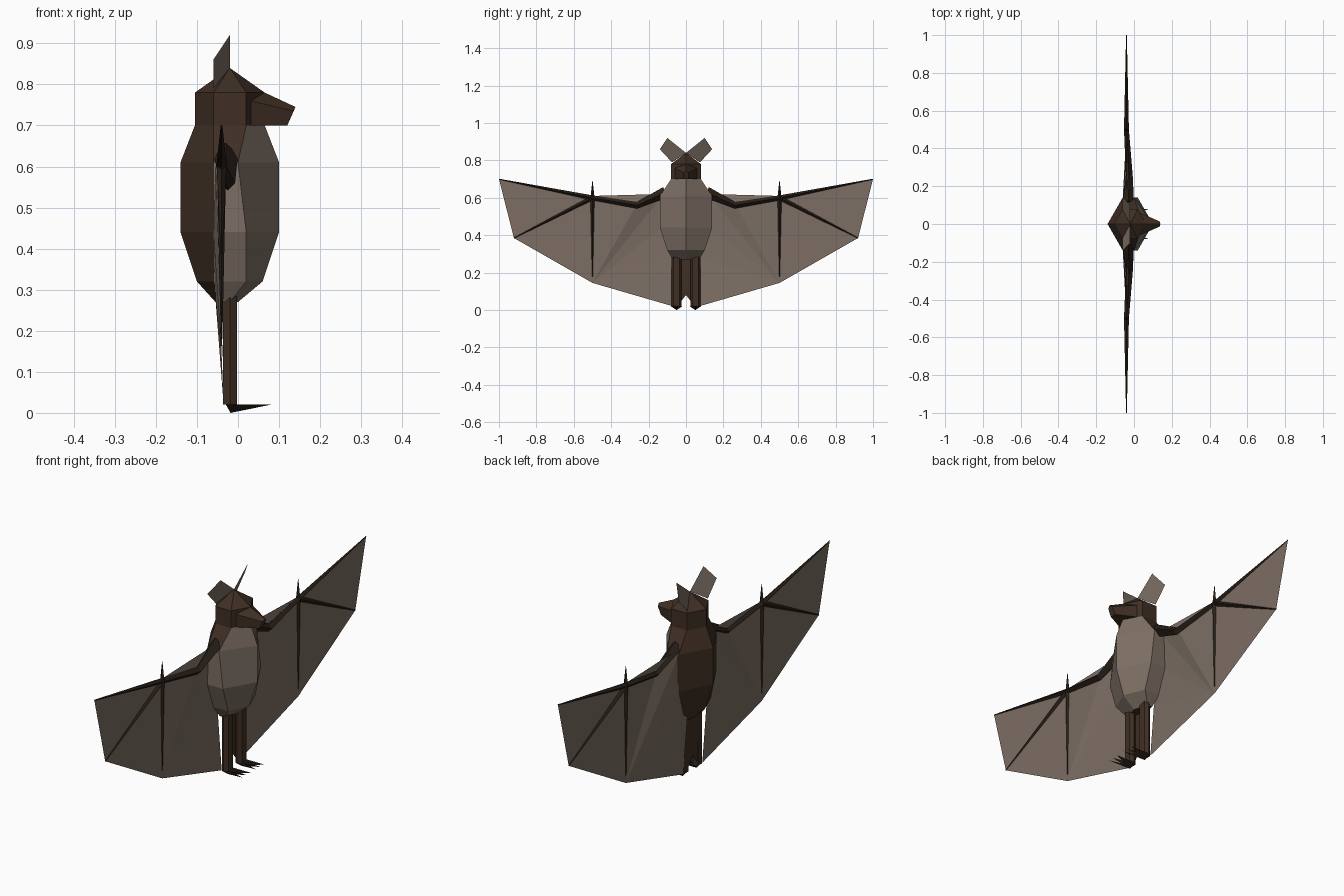
import bpy
import bmesh
from mathutils import Vector

old = bpy.data.objects.get("Cube")
if old:
    bpy.data.objects.remove(old)


def material(name, rgb):
    m = bpy.data.materials.new(name)
    m.use_nodes = True
    m.diffuse_color = (*rgb, 1)
    m.node_tree.nodes["Principled BSDF"].inputs["Base Color"].default_value = (*rgb, 1)
    return m


FUR = material("dark brown fur", (0.05, 0.028, 0.017))
SKIN = material("taupe skin", (0.20, 0.155, 0.125))
BONE = material("blackish brown bone", (0.022, 0.014, 0.009))


def build(name, verts, faces, *mats, closed=True):
    mesh = bpy.data.meshes.new(name)
    mesh.from_pydata(verts, [], faces)
    for m in mats:
        mesh.materials.append(m)
    if closed:
        bm = bmesh.new()
        bm.from_mesh(mesh)
        bmesh.ops.recalc_face_normals(bm, faces=bm.faces)
        bm.to_mesh(mesh)
        bm.free()
    ob = bpy.data.objects.new(name, mesh)
    bpy.context.collection.objects.link(ob)
    return ob


def loft(name, rings, *mats):
    """Skin a list of equal-length rings and cap both ends."""
    n = len(rings[0])
    faces = [(i * n + j, i * n + (j + 1) % n, (i + 1) * n + (j + 1) % n, (i + 1) * n + j)
             for i in range(len(rings) - 1) for j in range(n)]
    faces += [tuple(range(n)), tuple(range((len(rings) - 1) * n, len(rings) * n))]
    return build(name, [p for r in rings for p in r], faces, *mats)


def hexagon(z, back, side_b, side_f, front, w):
    return [(back, 0, z), (side_b, -w, z), (side_f, -w, z),
            (front, 0, z), (side_f, w, z), (side_b, w, z)]


def limb(name, path, mat, depth=1.0):
    """Tapered four-sided bone in the wing plane; path holds (point, radius)."""
    rings = []
    for i, (p, r) in enumerate(path):
        a = Vector(path[max(i - 1, 0)][0])
        b = Vector(path[min(i + 1, len(path) - 1)][0])
        side = (b - a).cross(Vector((1, 0, 0))).normalized() * r
        out = Vector((r * depth, 0, 0))
        p = Vector(p)
        rings.append([p + side, p + out, p - side, p - out])
    return loft(name, rings, mat)


# Torso, with a pale belly
body = loft("body", [
    hexagon(0.27, -0.055, -0.045, -0.02, 0.0, 0.07),
    hexagon(0.32, -0.10, -0.06, 0.02, 0.06, 0.10),
    hexagon(0.44, -0.14, -0.06, 0.02, 0.10, 0.14),
    hexagon(0.61, -0.14, -0.06, 0.0, 0.10, 0.14),
    hexagon(0.70, -0.105, -0.06, 0.02, 0.065, 0.08)], FUR, SKIN)
for f in body.data.polygons:
    if f.normal.x > 0.3 or (abs(f.normal.y) > 0.6 and f.center.x > -0.04 and f.center.z < 0.6):
        f.material_index = 1

# Head with a pointed crown
head = hexagon(0.70, -0.105, -0.06, 0.02, 0.065, 0.08)
crown = hexagon(0.78, -0.105, -0.06, 0.02, 0.065, 0.08)
build("head", head + crown + [(-0.02, 0, 0.84)],
      [(i, (i + 1) % 6, 6 + (i + 1) % 6, 6 + i) for i in range(6)]
      + [(6 + i, 6 + (i + 1) % 6, 12) for i in range(6)] + [tuple(range(6))], FUR)

# Snout
loft("snout", [
    [(0.03, -0.06, 0.70), (0.03, -0.06, 0.76), (0.065, 0, 0.78), (0.03, 0.06, 0.76), (0.03, 0.06, 0.70)],
    [(0.12, -0.014, 0.70), (0.135, -0.014, 0.735), (0.14, 0, 0.745), (0.135, 0.014, 0.735), (0.12, 0.014, 0.70)]],
    FUR)

for s, label in ((1, "left"), (-1, "right")):
    def at(x, y, z):
        return (x, s * y, z)

    # Ear
    build("ear_" + label, [at(-0.02, 0, 0.84), at(-0.02, 0.10, 0.92),
                           at(-0.06, 0.14, 0.86), at(-0.06, 0.075, 0.79)],
          [(0, 1, 2, 3)], SKIN, closed=False)

    # Wing membrane, fanned from the trailing point
    fan = [at(-0.04, 0.50, 0.145), at(-0.035, 0.07, 0.02), at(-0.055, 0.07, 0.28),
           at(-0.06, 0.13, 0.44), at(-0.055, 0.12, 0.62), at(-0.03, 0.26, 0.57),
           at(-0.04, 0.50, 0.61), at(-0.04, 0.92, 0.385)]
    tip = at(-0.04, 1.0, 0.70)
    top = at(-0.04, 0.14, 0.62)
    build("wing_membrane_" + label, fan + [tip, top],
          [(0, i, i + 1) for i in range(1, 7)] + [(6, 8, 7), (9, 6, 5)], SKIN, closed=False)

    # Arm and fingers
    wrist = at(-0.04, 0.50, 0.60)
    limb("arm_" + label, [(at(-0.03, 0.11, 0.63), 0.03), (at(-0.025, 0.26, 0.56), 0.018),
                          (wrist, 0.013)], BONE)
    limb("leading_finger_" + label, [(wrist, 0.013), (tip, 0.002)], BONE)
    limb("outer_finger_" + label, [(wrist, 0.012), (at(-0.04, 0.92, 0.385), 0.002)], BONE)
    limb("thumb_and_inner_finger_" + label,
         [(at(-0.04, 0.50, 0.69), 0.001), (wrist, 0.011), (at(-0.04, 0.50, 0.18), 0.002)], BONE)

    # Leg
    loft("leg_" + label, [[at(x + 0.017 * a, 0.05 + 0.027 * b, z)
                           for a, b in ((-1, -0.6), (-1, 0.6), (0, 1), (1, 0.6), (1, -0.6), (0, -1))]
                          for z, x in ((0.30, -0.02), (0.02, -0.02))], FUR)

    # Foot and clawed toes
    for k, spread in enumerate((-0.03, 0, 0.03)):
        y = 0.05 + spread * 0.5
        build("toe_%s_%d" % (label, k + 1),
              [at(-0.03, y - 0.012, 0.021), at(-0.03, y + 0.012, 0.021),
               at(-0.018, 0.05, 0), at(0.08, 0.05 + spread, 0.02)],
              [(0, 1, 2), (0, 1, 3), (1, 2, 3), (0, 2, 3)], BONE)

# Tail web between the legs
build("tail_web", [(-0.04, -0.04, 0.28), (-0.04, 0.04, 0.28), (-0.035, 0.04, 0.03),
                   (-0.035, 0, 0.08), (-0.035, -0.04, 0.03)],
      [(0, 3, 4), (0, 1, 3), (1, 2, 3)], FUR, closed=False)
